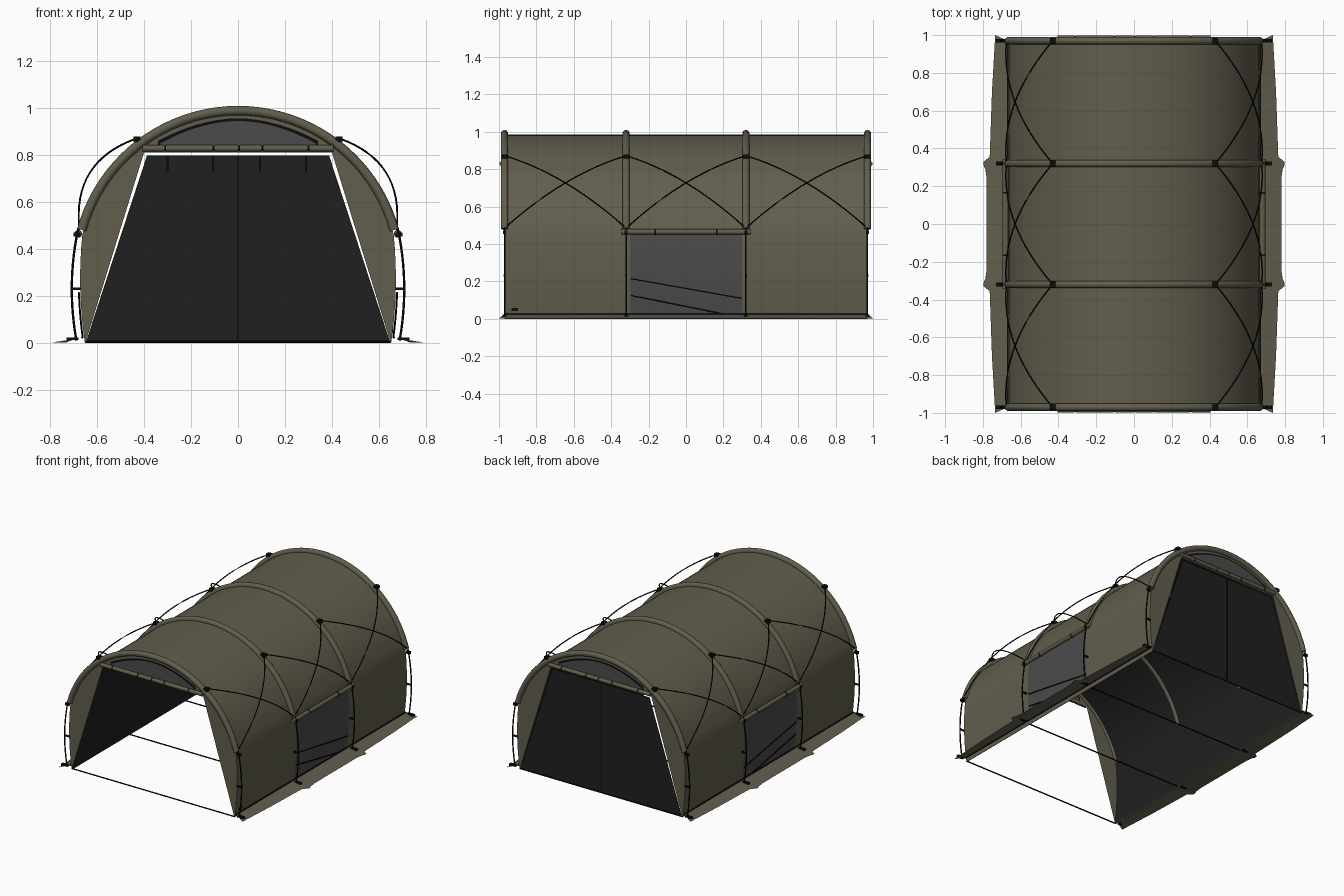
import bpy, bmesh, math
from mathutils import Vector

if "Cube" in bpy.data.objects:
    bpy.data.objects.remove(bpy.data.objects["Cube"])


def material(name, rgb):
    m = bpy.data.materials.new(name)
    m.diffuse_color = (*rgb, 1)
    m.use_nodes = True
    m.node_tree.nodes["Principled BSDF"].inputs["Base Color"].default_value = m.diffuse_color
    return m


OLIVE = material("olive canvas", (0.122, 0.112, 0.075))
LINER = material("dark liner", (0.014, 0.014, 0.014))
BLACK = material("black cord", (0.004, 0.004, 0.004))
MESH = material("grey mesh", (0.07, 0.07, 0.072))

R, CZ, EAVE = 0.685, 0.30, 0.48      # roof radius, arc centre height, eave height
ENDS = 0.97
ARCHES = (-0.97, -0.32, 0.32, 0.97)
A0 = math.asin((EAVE - CZ) / R)


def finish(name, bm, mat, smooth=True):
    bmesh.ops.recalc_face_normals(bm, faces=bm.faces)
    me = bpy.data.meshes.new(name)
    bm.to_mesh(me)
    bm.free()
    me.materials.append(mat)
    ob = bpy.data.objects.new(name, me)
    bpy.context.collection.objects.link(ob)
    if smooth:
        bpy.context.view_layer.objects.active = ob
        ob.select_set(True)
        bpy.ops.object.shade_smooth_by_angle(angle=math.radians(40))
        ob.select_set(False)
    return ob


def grid(bm, rows):
    vs = [[bm.verts.new(p) for p in r] for r in rows]
    for a, b in zip(vs, vs[1:]):
        for i in range(len(a) - 1):
            bm.faces.new((a[i], a[i + 1], b[i + 1], b[i]))


def tube(bm, pts, r, n=8):
    """Round capped tube along a path."""
    pts = [Vector(p) for p in pts]
    rings = []
    for i, p in enumerate(pts):
        d = (pts[min(i + 1, len(pts) - 1)] - pts[max(i - 1, 0)]).normalized()
        ref = Vector((0, 1, 0)) if abs(d.y) < 0.8 else Vector((0, 0, 1))
        u = d.cross(ref).normalized()
        v = d.cross(u)
        rings.append([bm.verts.new(p + r * (math.cos(k * math.tau / n) * u + math.sin(k * math.tau / n) * v))
                      for k in range(n)])
    for a, b in zip(rings, rings[1:]):
        for k in range(n):
            bm.faces.new((a[k], a[(k + 1) % n], b[(k + 1) % n], b[k]))
    bm.faces.new(rings[0])
    bm.faces.new(rings[-1])


def box(bm, c, size):
    vs = bmesh.ops.create_cube(bm, size=1)["verts"]
    for v in vs:
        v.co = Vector([v.co[i] * size[i] + c[i] for i in range(3)])


def wall_x(z):
    """Half width of the shell at height z."""
    if z >= EAVE:
        return math.sqrt(max(R * R - (z - CZ) ** 2, 0))
    t = z / EAVE
    return 0.652 + (0.661 - 0.652) * t + 0.062 * t * (1 - t)


def arc(r, n=40):
    return [(r * math.cos(a), CZ + r * math.sin(a))
            for a in (A0 + (math.pi - 2 * A0) * i / n for i in range(n + 1))]


def shell(off):
    side = [EAVE * i / 8 for i in range(8)]
    return ([(wall_x(z) - off, z) for z in side] + arc(R - off)
            + [(off - wall_x(z), z) for z in reversed(side)])


# Tunnel canvas and its dark inner liner
for name, off, mat in (("canvas_shell", 0, OLIVE), ("inner_liner", 0.006, LINER)):
    bm = bmesh.new()
    grid(bm, [[(x, y, z) for x, z in shell(off)] for y in ARCHES])
    finish(name, bm, mat)

# Padded arch sleeves
bm = bmesh.new()
for y in ARCHES:
    tube(bm, [(x, y, z) for x, z in arc(0.69)], 0.02, 10)
finish("arch_sleeves", bm, OLIVE)


# End walls with trapezoid doorway, mesh vent and rolled door cover
def door_x(z):
    return 0.65 - 0.25 * z / 0.812


def vent(bm, y, inset):
    xs = [-0.34 + 0.68 * i / 16 for i in range(17)]
    k = 1 - inset / 0.34
    grid(bm, [[(x * k, y, 0.835) for x in xs],
              [(x * k, y, 0.862 + 0.095 * (1 - abs(x / 0.34) ** 1.9) - inset) for x in xs]])


for s, side in ((-1, "front"), (1, "back")):
    bm = bmesh.new()
    low = [0.812 * i / 16 for i in range(17)]
    for m in (-1, 1):
        grid(bm, [[(m * door_x(z), s * ENDS, z), (m * wall_x(z), s * ENDS, z)] for z in low])
    top = [0.812 + (R + CZ - 0.8125) * math.sin(i / 10 * math.pi / 2) for i in range(11)]
    grid(bm, [[(-wall_x(z), s * ENDS, z), (0, s * ENDS, z), (wall_x(z), s * ENDS, z)] for z in top])
    finish(side + "_wall", bm, OLIVE, False)

    for nm, d, inset, mat in (("vent_border", 0.003, 0, BLACK), ("vent_mesh", 0.006, 0.011, MESH)):
        bm = bmesh.new()
        vent(bm, s * (ENDS + d), inset)
        vent(bm, s * (ENDS - d), inset)
        finish(side + "_" + nm, bm, mat, False)

    bm = bmesh.new()
    cuts = [-0.41, -0.31, -0.105, 0.005, 0.105, 0.3, 0.41]
    for a, b in zip(cuts, cuts[1:]):
        tube(bm, [(a + 0.004, s * 0.984, 0.829), (a + 0.01, s * 0.984, 0.829),
                  (b - 0.01, s * 0.984, 0.829), (b - 0.004, s * 0.984, 0.829)], 0.014, 10)
    finish(side + "_door_roll", bm, OLIVE)
    bm = bmesh.new()
    for c in cuts[1:-1]:
        tube(bm, [(c - 0.006, s * 0.984, 0.829), (c + 0.006, s * 0.984, 0.829)], 0.011)
    finish(side + "_roll_straps", bm, BLACK)

# Closed back door with centre zip and hanging ties
bm = bmesh.new()
grid(bm, [[(-0.648, ENDS, 0.003), (0.648, ENDS, 0.003)], [(-0.388, ENDS, 0.798), (0.388, ENDS, 0.798)]])
finish("back_door", bm, LINER, False)
bm = bmesh.new()
box(bm, (0, ENDS, 0.4), (0.008, 0.008, 0.79))
for x in (-0.3, -0.105, 0.095, 0.29):
    box(bm, (x, ENDS - 0.006, 0.763), (0.007, 0.006, 0.07))
finish("door_zip_and_ties", bm, BLACK, False)

# Side windows with rolled covers
win_z = [0.025 + 0.425 * i / 8 for i in range(9)]
bm, rolls, cords = bmesh.new(), bmesh.new(), bmesh.new()
for s in (-1, 1):
    grid(bm, [[(s * (wall_x(z) + 0.004), -0.3, z), (s * (wall_x(z) + 0.004), 0.3, z)] for z in win_z])
    tube(rolls, [(s * 0.68, y, 0.465) for y in (-0.345, -0.335, 0.335, 0.345)], 0.015, 10)
    for y in (-0.165, 0.165):
        tube(cords, [(s * 0.68, y - 0.004, 0.465), (s * 0.68, y + 0.004, 0.465)], 0.0165, 10)
    for (ya, za), (yb, zb) in (((-0.295, 0.215), (0.295, 0.11)), ((-0.295, 0.125), (0.2, 0.025))):
        tube(cords, [(s * (wall_x(z) + 0.006), y, z) for y, z in
                     ((ya + (yb - ya) * t / 4, za + (zb - za) * t / 4) for t in range(5))], 0.004, 6)
finish("side_windows", bm, MESH)
finish("window_rolls", rolls, OLIVE)
finish("window_cords", cords, BLACK)

# Ground skirts flaring out around the pole feet
bm = bmesh.new()
half = [(0, 0.78), (0.24, 0.78), (0.29, 0.787), (0.31, 0.796), (0.33, 0.796), (0.355, 0.764), (0.7, 0.752), (1.0, 0.735)]
edge = [(-y, x) for y, x in reversed(half[1:])] + half
for s in (-1, 1):
    grid(bm, [[(s * wall_x(0.025), y * ENDS, 0.025), (s * 0.69, y * 0.98, 0.018), (s * x, y, 0.002)] for y, x in edge])
finish("ground_skirts", bm, OLIVE)

# Crossed tension cords over each bay
bm = bmesh.new()
P0, P1, P2 = (0.43, 0.872), (0.7075, 0.775), (0.675, 0.485)
for s in (-1, 1):
    for a, b in zip(ARCHES, ARCHES[1:]):
        for ya, yb in ((a, b), (b, a)):
            path = []
            for i in range(17):
                t = i / 16
                x, z = [(1 - t) ** 2 * p + 2 * t * (1 - t) * q + t * t * r for p, q, r in zip(P0, P1, P2)]
                path.append((s * x, ya + (yb - ya) * t, z))
            tube(bm, path, 0.004, 6)
finish("cross_cords", bm, BLACK)

# Side poles, clips, feet and ground straps
bm, clips = bmesh.new(), bmesh.new()
for y in ARCHES:
    tube(bm, [(-0.65, y, 0.006), (0.65, y, 0.006)], 0.005, 6)
    for s in (-1, 1):
        tube(bm, [(s * (0.68 + 0.095 * t * (1 - t) + 0.008 * (1 - t)), y, 0.01 + 0.48 * t)
                  for t in (i / 12 for i in range(13))], 0.005, 6)
        box(clips, (s * 0.43, y, 0.868), (0.03, 0.03, 0.022))
        box(clips, (s * 0.685, y, 0.462), (0.03, 0.016, 0.018))
        box(clips, (s * 0.688, y, 0.232), (0.04, 0.01, 0.01))
        box(clips, (s * 0.705, y, 0.018), (0.05, 0.02, 0.012))
for s in (-1, 1):
    tube(bm, [(s * 0.664, -ENDS, 0.024), (s * 0.664, ENDS, 0.024)], 0.005, 6)
box(clips, (wall_x(0.05) + 0.002, -0.915, 0.05), (0.006, 0.035, 0.014))
finish("side_poles", bm, BLACK)
finish("pole_clips", clips, BLACK, False)
